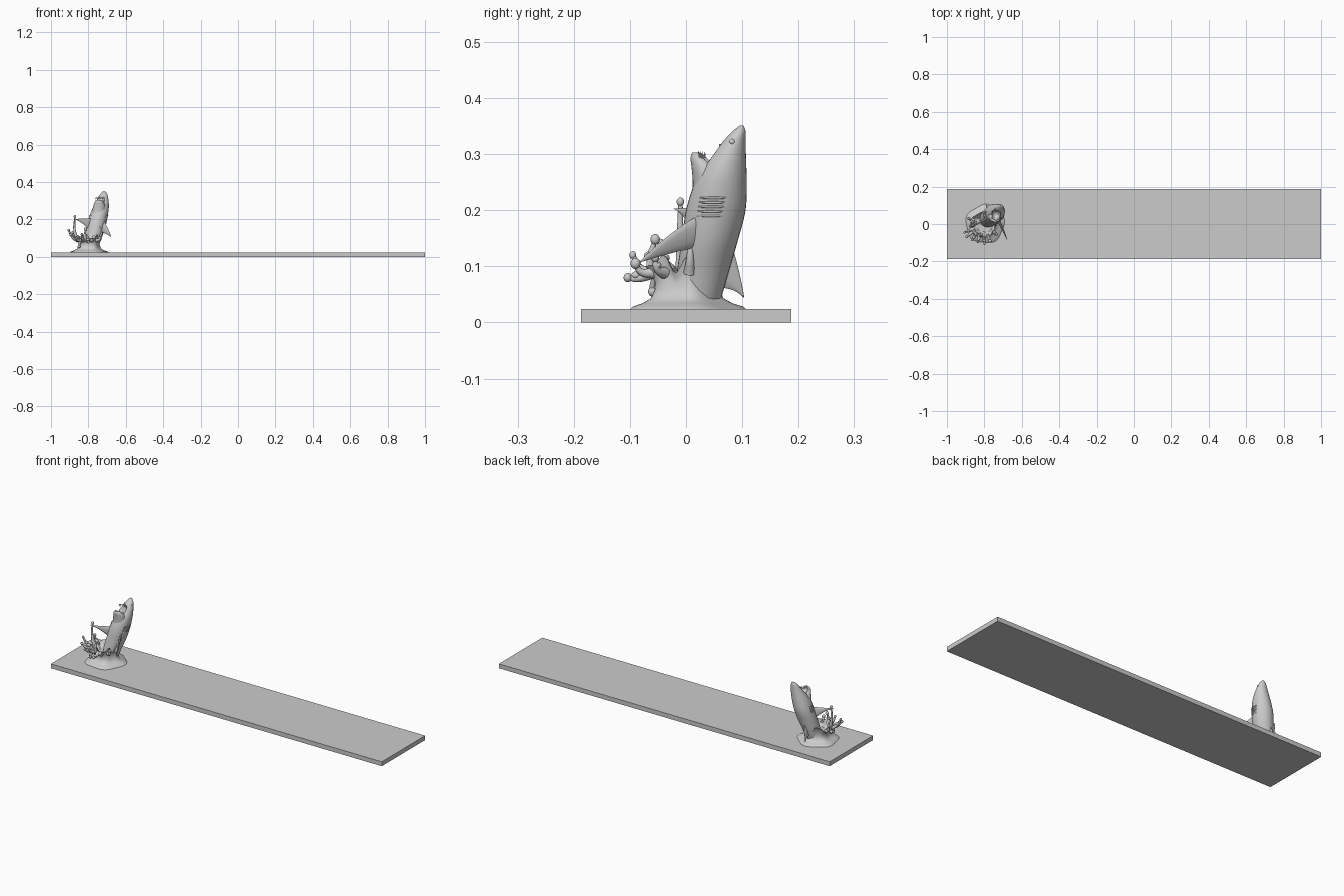
import bpy, bmesh, math, random
from mathutils import Vector

random.seed(4)
if "Cube" in bpy.data.objects:
    bpy.data.objects.remove(bpy.data.objects["Cube"])

mat = bpy.data.materials.new("plain grey")
mat.use_nodes = True
grey = (0.6, 0.6, 0.6, 1)
mat.diffuse_color = grey
mat.node_tree.nodes["Principled BSDF"].inputs["Base Color"].default_value = grey


def add(name, bm, smooth=True):
    bmesh.ops.recalc_face_normals(bm, faces=bm.faces)
    me = bpy.data.meshes.new(name)
    bm.to_mesh(me)
    bm.free()
    me.materials.append(mat)
    ob = bpy.data.objects.new(name, me)
    bpy.context.collection.objects.link(ob)
    bpy.ops.object.select_all(action="DESELECT")
    ob.select_set(True)
    bpy.context.view_layer.objects.active = ob
    if smooth:
        bpy.ops.object.shade_smooth_by_angle(angle=math.radians(50))
    return ob


def skin(name, rings):
    """Join closed rings of points into a capped surface."""
    bm = bmesh.new()
    loops = [[bm.verts.new(p) for p in r] for r in rings]
    n = len(loops[0])
    for a, b in zip(loops, loops[1:]):
        for i in range(n):
            j = (i + 1) % n
            bm.faces.new((a[i], a[j], b[j], b[i]))
    bm.faces.new(loops[0])
    bm.faces.new(loops[-1])
    return add(name, bm)


def spline(rows, t):
    """Catmull-Rom sample through rows of numbers."""
    f = t * (len(rows) - 1)
    i = min(int(f), len(rows) - 2)
    f -= i
    p = [Vector(rows[max(0, min(k, len(rows) - 1))]) for k in range(i - 1, i + 3)]
    return (p[1] * 2 + (p[2] - p[0]) * f + (p[0] * 2 - p[1] * 5 + p[2] * 4 - p[3]) * f**2
            + (p[1] * 3 - p[0] - p[2] * 3 + p[3]) * f**3) / 2


def ellipse_loft(name, rows, steps=36, n=32):
    rings = []
    for s in range(steps + 1):
        x, y, z, rx, ry = spline(rows, s / steps)
        rings.append([(x + rx * math.cos(2 * math.pi * k / n),
                       y + ry * math.sin(2 * math.pi * k / n), z) for k in range(n)])
    return skin(name, rings)


def ball(name, centre, size):
    bm = bmesh.new()
    bmesh.ops.create_uvsphere(bm, u_segments=20, v_segments=12, radius=1)
    for v in bm.verts:
        v.co = Vector(centre) + Vector([c * s for c, s in zip(v.co, size)])
    return add(name, bm)


def tube(name, pts, radii, depth=0.01):
    cu = bpy.data.curves.new(name, "CURVE")
    cu.dimensions = "3D"
    cu.bevel_depth = depth
    cu.bevel_resolution = 3
    cu.use_fill_caps = True
    sp = cu.splines.new("BEZIER")
    sp.bezier_points.add(len(pts) - 1)
    for bp, p, r in zip(sp.bezier_points, pts, radii):
        bp.co, bp.radius = p, r
        bp.handle_left_type = bp.handle_right_type = "AUTO"
    cu.resolution_u = 8
    cu.materials.append(mat)
    bpy.context.collection.objects.link(bpy.data.objects.new(name, cu))


def fin(name, front, rear, tip, bow, hollow, thick=0.006):
    """Swept fin: bowed leading edge, hollow trailing edge, lens section."""
    front, rear, tip = Vector(front), Vector(rear), Vector(tip)
    nrm = (rear - front).cross(tip - front).normalized()
    out = (front - rear).normalized()
    rings = []
    for s in range(13):
        u = s / 12 * 0.98
        hump = 4 * u * (1 - u)
        a = front.lerp(tip, u) + out * bow * hump
        b = rear.lerp(tip, u) + out * hollow * hump
        ring = []
        for k in range(12):
            ang = 2 * math.pi * k / 12
            ring.append(a.lerp(b, 0.5 - 0.5 * math.cos(ang))
                        + nrm * thick * (1 - 0.8 * u) * math.sin(ang))
        rings.append(ring)
    return skin(name, rings)


# Long flat base
bm = bmesh.new()
bmesh.ops.create_cube(bm, size=1)
for v in bm.verts:
    v.co = (v.co.x * 2, v.co.y * 0.374, (v.co.z + 0.5) * 0.024)
add("base_board", bm, False)

# Shark body and lower jaw
body = ellipse_loft("shark_body", [
    (-0.79, 0.018, 0.02, 0.036, 0.038), (-0.778, 0.030, 0.09, 0.045, 0.046),
    (-0.763, 0.042, 0.145, 0.050, 0.050), (-0.750, 0.053, 0.2, 0.050, 0.053),
    (-0.737, 0.062, 0.25, 0.045, 0.046), (-0.728, 0.072, 0.285, 0.037, 0.035),
    (-0.721, 0.084, 0.318, 0.026, 0.022), (-0.717, 0.094, 0.34, 0.015, 0.012),
    (-0.716, 0.099, 0.351, 0.003, 0.003)])
jaw = ellipse_loft("lower_jaw", [
    (-0.748, 0.045, 0.2, 0.036, 0.036), (-0.744, 0.042, 0.245, 0.036, 0.030),
    (-0.742, 0.034, 0.275, 0.031, 0.024), (-0.743, 0.025, 0.293, 0.023, 0.017),
    (-0.744, 0.019, 0.303, 0.012, 0.008)], 20)

# Hollow out the mouth
cutter = ball("mouth_cutter", (-0.738, 0.048, 0.307), (0.025, 0.028, 0.040))
cutter.hide_render = True
for ob in (body, jaw):
    bpy.context.view_layer.objects.active = ob
    m = ob.modifiers.new("mouth", "BOOLEAN")
    m.operation, m.object, m.solver = "DIFFERENCE", cutter, "EXACT"
    bpy.ops.object.modifier_apply(modifier=m.name)
bpy.data.objects.remove(cutter)

# Teeth around both jaws
bm = bmesh.new()
for cy, cz, front, tilt in ((0.036, 0.293, -1, 0.012), (0.058, 0.318, 1, -0.012)):
    for k in range(9):
        a = math.pi * (0.08 + 0.84 * k / 8)
        p = Vector((-0.738 + 0.023 * math.cos(a), cy + front * 0.016 * math.sin(a), cz))
        ring = [bm.verts.new(p + Vector((0.003 * math.cos(q), 0.003 * math.sin(q), 0)))
                for q in (0, 1.57, 3.14, 4.71)]
        top = bm.verts.new(p + Vector((0, -front * 0.002, tilt)))
        bm.faces.new(ring)
        for i in range(4):
            bm.faces.new((ring[i], ring[(i + 1) % 4], top))
add("teeth", bm, False)

# Eyes and gill ridges on both flanks
for side, label in ((1, "left"), (-1, "right")):
    ball(label + "_eye", (-0.720 + side * 0.022, 0.082, 0.322), (0.004, 0.005, 0.005))
    for g in range(5):
        z = 0.190 + g * 0.008
        cx, cy = -0.750 + (z - 0.2) * 0.26, 0.053 + (z - 0.2) * 0.18
        pts = []
        for a in (-0.65, -0.3, 0.05, 0.25):
            pts.append((cx + side * 0.0495 * math.cos(a), cy + 0.053 * math.sin(a), z))
        tube(f"{label}_gill_{g + 1}", pts, (0.6, 1, 1, 0.6), 0.0022)

# Fins
fin("left_pectoral_fin", (-0.722, 0.03, 0.195), (-0.735, 0.025, 0.135),
    (-0.678, -0.085, 0.106), 0.008, 0.002)
fin("right_pectoral_fin", (-0.775, 0.03, 0.205), (-0.785, 0.03, 0.13),
    (-0.882, -0.022, 0.203), 0.0, 0.012)
fin("dorsal_fin", (-0.768, 0.075, 0.155), (-0.787, 0.05, 0.06),
    (-0.790, 0.104, 0.043), 0.006, 0.008)

# Splash crown: flared foot, narrow waist, ragged rim
rings, n = [], 64
profile = [(0.104, 0.022, 0), (0.098, 0.028, 0), (0.080, 0.034, 0), (0.064, 0.043, 0),
           (0.057, 0.058, 0), (0.056, 0.075, 0.3), (0.061, 0.092, 0.7), (0.068, 0.106, 1),
           (0.064, 0.106, 1), (0.054, 0.090, 0.6), (0.044, 0.072, 0)]
for r, z, w in profile:
    ring = []
    for k in range(n):
        a = 2 * math.pi * k / n
        rag = math.sin(7 * a) + 0.6 * math.sin(11 * a + 1)
        rr = r * (1 + 0.05 * math.sin(5 * a + 0.5))
        ring.append((-0.797 - 0.01 * w + rr * math.cos(a),
                     -0.004 * w + rr * math.sin(a), z + 0.011 * rag * w))
    rings.append(ring)
skin("splash_crown", rings)

# Splash tendrils ending in drops
tips = [(-0.872, -0.01, 0.215), (-0.905, -0.045, 0.142), (-0.895, -0.068, 0.118),
        (-0.865, -0.085, 0.100), (-0.835, -0.095, 0.120), (-0.800, -0.104, 0.080),
        (-0.770, -0.090, 0.105), (-0.815, -0.055, 0.148), (-0.735, 0.007, 0.158),
        (-0.885, 0.030, 0.130), (-0.850, -0.060, 0.055), (-0.735, -0.055, 0.115)]
for i, tip in enumerate(tips):
    tip = Vector(tip)
    a = math.atan2(tip.y, tip.x + 0.8)
    root = Vector((-0.802 + 0.059 * math.cos(a), 0.059 * math.sin(a), 0.088))
    mid = root.lerp(tip, 0.5) + Vector((0.008 * math.cos(a), 0.008 * math.sin(a), -0.006))
    tube(f"tendril_{i + 1}", (root, mid, tip), (1.1, 0.65, 0.4))
    d = random.uniform(0.006, 0.009)
    ball(f"drop_{i + 1}", tip, (d, d, d * 1.15))
    if i % 2:
        ball(f"bead_{i + 1}", mid + Vector((0, 0, 0.006)), (0.008, 0.008, 0.007))
